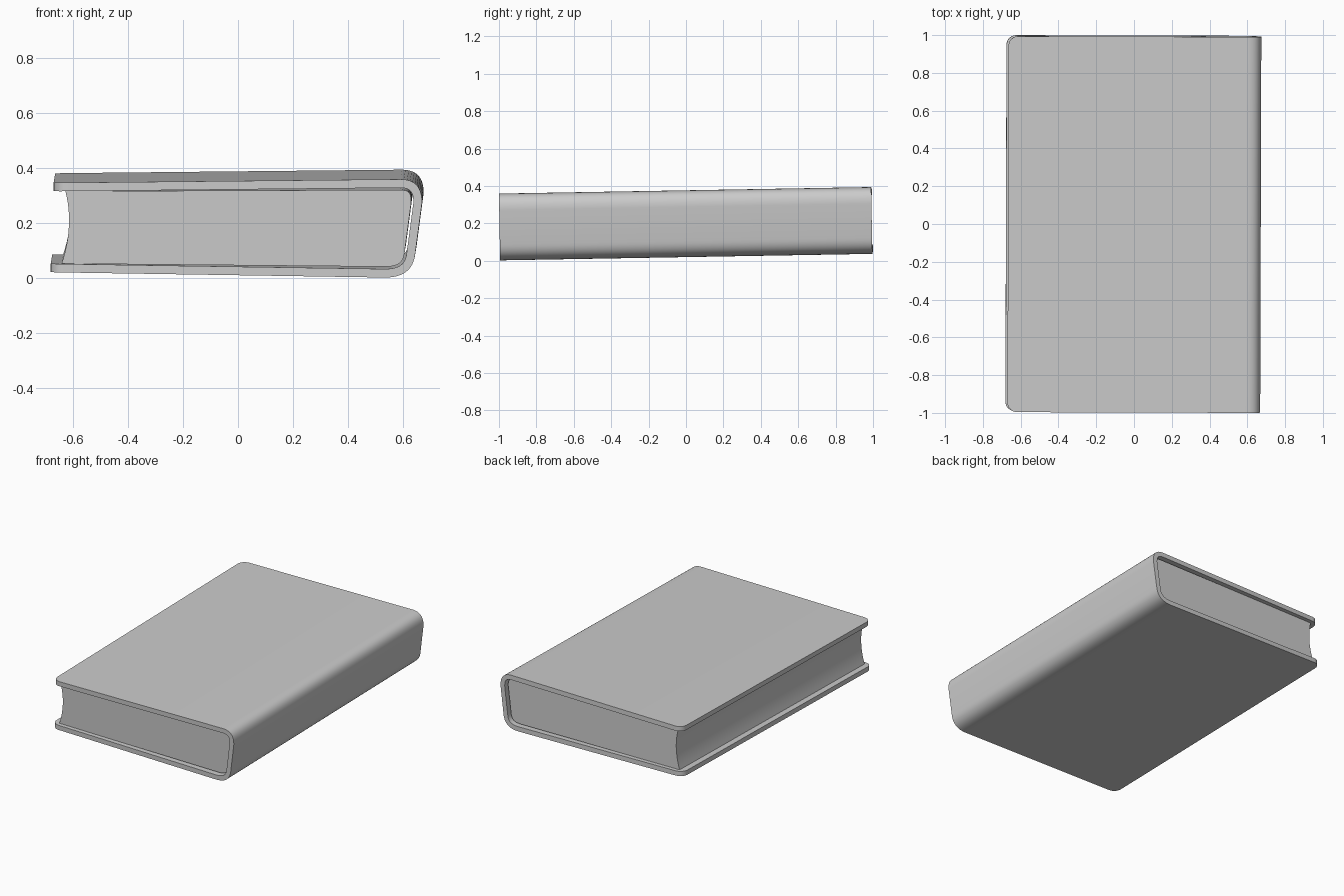
import bpy, bmesh, math
from mathutils import Vector

if "Cube" in bpy.data.objects:
    bpy.data.objects.remove(bpy.data.objects["Cube"])

LEN = 0.995      # half length of the cover
CORNER = 0.05    # rounded fore-edge corners
THICK = 0.031    # cover board thickness


def bezier(a, c, b, n):
    a, b, c = Vector(a), Vector(b), Vector(c)
    return [a * (1 - t) ** 2 + c * 2 * t * (1 - t) + b * t * t
            for t in (i / n for i in range(n + 1))]


def offset(pts, dists):
    # Offset an open profile towards the inside of the book
    out = []
    for i, p in enumerate(pts):
        d = (pts[min(i + 1, len(pts) - 1)] - pts[max(i - 1, 0)]).normalized()
        out.append(p + Vector((-d.y, d.x)) * dists[i])
    return out


def place(x, y, z):
    # The whole book lies slightly tipped and turned
    return (x + 0.003 * (y + 1), y - 0.0175 * (z - 0.18) - 0.003 * x,
            z + 0.0175 * (y + 1))


def finish(bm, name):
    bmesh.ops.recalc_face_normals(bm, faces=bm.faces)
    me = bpy.data.meshes.new(name)
    bm.to_mesh(me)
    bm.free()
    ob = bpy.data.objects.new(name, me)
    bpy.context.collection.objects.link(ob)
    bpy.ops.object.select_all(action='DESELECT')
    ob.select_set(True)
    bpy.context.view_layer.objects.active = ob
    bpy.ops.object.shade_smooth_by_angle(angle=math.radians(35))
    return ob


# Outer profile: bottom board, rounded spine, top board
low_l, low_r = Vector((-0.681, 0.021)), Vector((0.53, 0.002))
top_l, top_r = Vector((-0.670, 0.346)), Vector((0.59, 0.359))
spine = (bezier(low_r, (0.635, 0.0), (0.644, 0.09), 12)
         + bezier((0.668, 0.27), (0.672, 0.358), top_r, 12))
steps = [1 - math.cos(i * math.pi / 12) for i in range(7)]
low_end = [low_l + (low_r - low_l).normalized() * CORNER * s for s in steps]
top_end = [top_l + (top_r - top_l).normalized() * CORNER * s for s in steps]
outer = low_end + spine + top_end[::-1]
round_half = [LEN - CORNER + CORNER * math.sin(i * math.pi / 12) for i in range(7)]
half = round_half + [LEN] * len(spine) + round_half[::-1]
inner = offset(outer, [THICK] * len(outer))

# Cover: a closed ring of four edges at every station along the profile
bm = bmesh.new()
rings = []
for o, i, h in zip(outer, inner, half):
    rings.append([bm.verts.new(place(p.x, y, p.y))
                  for p, y in ((o, -h), (o, h), (i, h), (i, -h))])
for a, b in zip(rings, rings[1:]):
    for k in range(4):
        bm.faces.new((a[k], a[(k + 1) % 4], b[(k + 1) % 4], b[k]))
for r in (rings[0], rings[-1]):
    bm.faces.new(r)
finish(bm, "book_cover")

# Page block: sits inside the cover, with a hollow fore-edge
core = [low_l] + spine + [top_l]
page = offset(core, [THICK] + [0.039] * len(spine) + [THICK])
page[0].x, page[-1].x = -0.641, -0.627
page += bezier(page[-1], (-0.595, 0.19), page[0], 12)[1:-1]
bm = bmesh.new()
ends = [[bm.verts.new(place(p.x, y, p.y)) for p in page] for y in (-0.97, 0.97)]
for e in ends:
    bm.faces.new(e)
n = len(page)
for k in range(n):
    m = (k + 1) % n
    bm.faces.new((ends[0][k], ends[0][m], ends[1][m], ends[1][k]))
finish(bm, "page_block")
